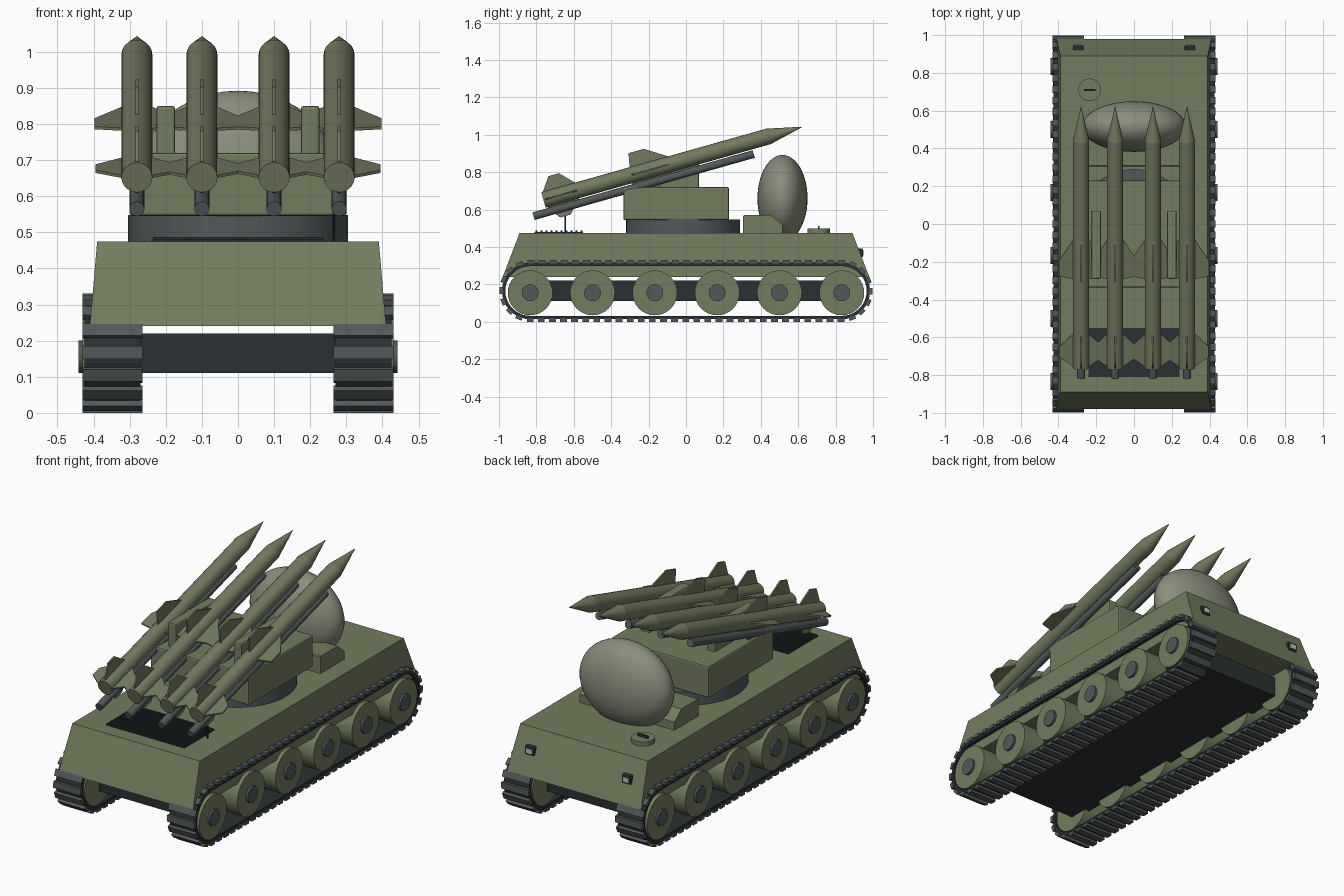
import bpy, bmesh, math
from mathutils import Matrix, Vector

if "Cube" in bpy.data.objects:
    bpy.data.objects.remove(bpy.data.objects["Cube"])


def material(name, rgb):
    m = bpy.data.materials.new(name)
    m.diffuse_color = (*rgb, 1)
    m.use_nodes = True
    m.node_tree.nodes["Principled BSDF"].inputs["Base Color"].default_value = m.diffuse_color
    return m


GREEN = material("olive", (0.17, 0.205, 0.112))
SHELL = material("missile_olive", (0.17, 0.195, 0.115))
DOME = material("radome", (0.25, 0.27, 0.20))
STEEL = material("steel", (0.085, 0.10, 0.10))
DARK = material("dark", (0.024, 0.03, 0.032))
LENS = material("lens", (0.55, 0.55, 0.48))


def finish(name, bm, mat, smooth=False):
    bmesh.ops.recalc_face_normals(bm, faces=bm.faces[:])
    me = bpy.data.meshes.new(name)
    bm.to_mesh(me)
    bm.free()
    me.materials.append(mat)
    ob = bpy.data.objects.new(name, me)
    bpy.context.collection.objects.link(ob)
    if smooth:
        bpy.ops.object.select_all(action='DESELECT')
        ob.select_set(True)
        bpy.context.view_layer.objects.active = ob
        bpy.ops.object.shade_smooth_by_angle(angle=math.radians(32))
    return ob


def add_box(bm, center, size, rot=Matrix()):
    m = Matrix.Translation(center) @ rot @ Matrix.Diagonal((*size, 1))
    bmesh.ops.create_cube(bm, size=1, matrix=m)


def box(name, x, y, z, mat, bevel=0):
    bm = bmesh.new()
    add_box(bm, [(a + b) / 2 for a, b in (x, y, z)], [b - a for a, b in (x, y, z)])
    ob = finish(name, bm, mat)
    if bevel:
        mod = ob.modifiers.new("bevel", 'BEVEL')
        mod.width, mod.segments = bevel, 2
    return ob


def cylinder(name, p0, p1, r, mat, seg=32):
    p0, p1 = Vector(p0), Vector(p1)
    d = p1 - p0
    m = Matrix.Translation((p0 + p1) / 2) @ d.to_track_quat('Z', 'Y').to_matrix().to_4x4()
    bm = bmesh.new()
    bmesh.ops.create_cone(bm, cap_ends=True, segments=seg, radius1=r, radius2=r,
                          depth=d.length, matrix=m)
    return finish(name, bm, mat, True)


def prism(bm, pts, offset):
    """Flat polygon extruded along an offset vector."""
    f = bm.faces.new([bm.verts.new(p) for p in pts])
    ext = bmesh.ops.extrude_face_region(bm, geom=[f])["geom"]
    bmesh.ops.translate(bm, vec=offset, verts=[g for g in ext if isinstance(g, bmesh.types.BMVert)])


# Hull: tapered upper body and dark lower tub
bm = bmesh.new()
add_box(bm, (0, 0, 0.3575), (0.82, 1.96, 0.235))
for v in bm.verts:
    if v.co.z > 0.36:
        v.co.x *= 0.39 / 0.41
        v.co.y *= 0.89 / 0.98
finish("upper_hull", bm, GREEN)
box("lower_hull", (-0.30, 0.30), (-0.83, 0.83), (0.11, 0.22), DARK)

# Running gear
END, CZ = 0.833, 0.165
STRAIGHT = 2 * END


def track_point(s, r):
    """Position and tangent angle on a stadium loop, s measured at radius 0.15."""
    arc = math.pi * 0.15
    half = STRAIGHT + arc
    flip = s >= half
    s -= half if flip else 0
    if s < STRAIGHT:
        y, z, a = -END + s, -r, 0
    else:
        a = (s - STRAIGHT) / 0.15
        y, z = END + r * math.sin(a), -r * math.cos(a)
    return (-y, CZ - z, a + math.pi) if flip else (y, CZ + z, a)


LOOP = 2 * (STRAIGHT + math.pi * 0.15)
for side, sx in (("left", -1), ("right", 1)):
    # Track belt
    bm = bmesh.new()
    rings = []
    arcs = [math.radians(a) for a in range(-90, 91, 10)]
    for r, x in ((0.133, 0.27), (0.151, 0.27), (0.151, 0.425), (0.133, 0.425)):
        pts = [(END + r * math.cos(a), CZ + r * math.sin(a)) for a in arcs]
        pts += [(-y, 2 * CZ - z) for y, z in pts]
        rings.append([bm.verts.new((sx * x, y, z)) for y, z in pts])
    n = len(rings[0])
    for k in range(4):
        A, B = rings[k], rings[(k + 1) % 4]
        for i in range(n):
            j = (i + 1) % n
            bm.faces.new((A[i], A[j], B[j], B[i]))
    finish(side + "_track_belt", bm, DARK)
    # Track shoes
    bm = bmesh.new()
    for i in range(72):
        y, z, a = track_point(i * LOOP / 72, 0.1555)
        add_box(bm, (sx * 0.348, y, z), (0.166, 0.036, 0.019), Matrix.Rotation(a, 4, 'X'))
    finish(side + "_track_shoes", bm, STEEL)
    # Road wheels with hubs
    for i in range(6):
        y = -0.833 + i * 0.3332
        cylinder(f"{side}_wheel_{i + 1}", (sx * 0.27, y, 0.155), (sx * 0.43, y, 0.155), 0.12, GREEN)
        cylinder(f"{side}_hub_{i + 1}", (sx * 0.41, y, 0.155), (sx * 0.442, y, 0.155), 0.045, STEEL, 20)
    # Headlight
    box(side + "_headlight", (sx * 0.296 - 0.028, sx * 0.296 + 0.028), (0.90, 0.945), (0.345, 0.392), DARK, 0.005)
    box(side + "_headlight_lens", (sx * 0.296 - 0.018, sx * 0.296 + 0.018), (0.93, 0.949), (0.355, 0.38), LENS)
    # Launcher support arm
    box(side + "_launcher_arm", (sx * 0.2 - 0.026, sx * 0.2 + 0.026), (-0.29, 0.07), (0.71, 0.85), GREEN, 0.008)

# Turret
cylinder("turret_ring", (0, -0.015, 0.47), (0, -0.015, 0.548), 0.305, STEEL, 48)
box("turret_body", (-0.30, 0.30), (-0.335, 0.23), (0.545, 0.72), GREEN, 0.008)

# Radar dome and its pedestal
bm = bmesh.new()
prism(bm, [(-0.29, y, z) for y, z in ((0.305, 0.47), (0.515, 0.47), (0.515, 0.52),
                                      (0.455, 0.57), (0.31, 0.57), (0.305, 0.565))], (0.58, 0, 0))
finish("dome_pedestal", bm, GREEN)
bm = bmesh.new()
bmesh.ops.create_uvsphere(bm, u_segments=40, v_segments=24, radius=1,
                          matrix=Matrix.Translation((0, 0.516, 0.66)) @ Matrix.Diagonal((0.275, 0.134, 0.232, 1)))
finish("radar_dome", bm, DOME, True)

# Crew hatch with handle
cylinder("hatch", (-0.235, 0.71, 0.47), (-0.235, 0.71, 0.498), 0.06, GREEN)
box("hatch_handle", (-0.265, -0.205), (0.705, 0.715), (0.495, 0.512), DARK)

# Engine grille
box("grille_base", (-0.24, 0.24), (-0.81, -0.55), (0.47, 0.48), DARK)
bm = bmesh.new()
for i in range(10):
    add_box(bm, (0, -0.80 + i * 0.0267, 0.482), (0.47, 0.011, 0.01))
finish("grille_slats", bm, DARK)
cylinder("whip_antenna", (0.265, -0.645, 0.47), (0.265, -0.645, 0.60), 0.004, DARK, 8)

# Missiles on launch rails: modelled along z, then tilted
TILT = math.radians(15.75)
FINS = ([(0.0, 0.03), (0.2, 0.03), (0.118, 0.115), (0.06, 0.115)],
        [(0.488, 0.03), (0.725, 0.03), (0.59, 0.117), (0.505, 0.117)])
for i, x in enumerate((-0.28, -0.1, 0.1, 0.28), 1):
    place = Matrix.Translation((x, -0.762, 0.652)) @ Matrix.Rotation(TILT - math.pi / 2, 4, 'X')
    bm = bmesh.new()
    bmesh.ops.create_cone(bm, cap_ends=True, segments=20, radius1=0.043, radius2=0.043,
                          depth=1.25, matrix=Matrix.Translation((0, 0, 0.625)))
    bmesh.ops.create_cone(bm, cap_ends=True, segments=20, radius1=0.043, radius2=0.001,
                          depth=0.187, matrix=Matrix.Translation((0, 0, 1.3435)))
    bm.transform(place)
    finish(f"missile_{i}", bm, SHELL, True)
    bm = bmesh.new()
    for k in range(4):
        part = bmesh.new()
        for fin in FINS:
            prism(part, [(h, -0.004, s) for s, h in fin], (0, 0.008, 0))
        part.transform(place @ Matrix.Rotation(k * math.pi / 2, 4, 'Z'))
        tmp = bpy.data.meshes.new("fin_part")
        part.to_mesh(tmp)
        part.free()
        bm.from_mesh(tmp)
        bpy.data.meshes.remove(tmp)
    finish(f"missile_fins_{i}", bm, SHELL)
    cylinder(f"launch_rail_{i}", (x, -0.815, 0.565), (x, 0.362, 0.897), 0.021, STEEL, 16)
